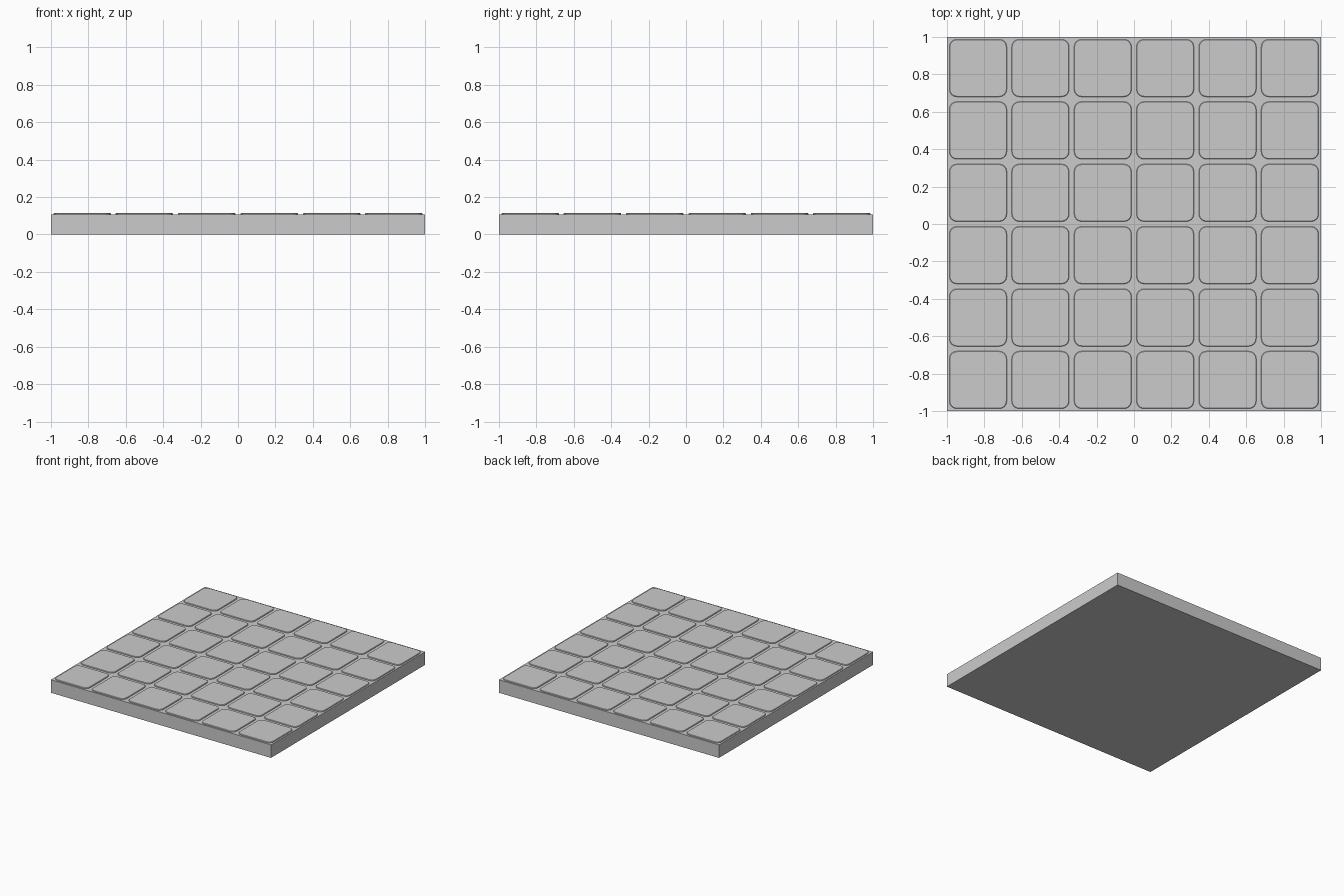
import bpy, bmesh, math

if "Cube" in bpy.data.objects:
    bpy.data.objects.remove(bpy.data.objects["Cube"])

N = 6                    # tiles per side
PITCH = 2.0 / N
HALF = PITCH / 2 - 0.013  # half width of a tile at its foot
BASE_Z, TOP_Z = 0.107, 0.114
RADIUS, BEVEL = 0.04, 0.003


def make_object(name, bm):
    bmesh.ops.recalc_face_normals(bm, faces=bm.faces)
    mesh = bpy.data.meshes.new(name)
    bm.to_mesh(mesh)
    bm.free()
    obj = bpy.data.objects.new(name, mesh)
    bpy.context.collection.objects.link(obj)
    return obj


def rounded_ring(bm, cx, cy, inset, z, steps=4):
    """Ring of vertices around a square with rounded corners."""
    core = HALF - RADIUS
    r = RADIUS - inset
    ring = []
    for q, (sx, sy) in enumerate([(1, 1), (-1, 1), (-1, -1), (1, -1)]):
        for i in range(steps + 1):
            a = (q + i / steps) * math.pi / 2
            ring.append(bm.verts.new((cx + sx * core + r * math.cos(a),
                                      cy + sy * core + r * math.sin(a), z)))
    return ring


# Base slab, whose top shows as the grout
bm = bmesh.new()
bmesh.ops.create_cube(bm, size=1)
bmesh.ops.scale(bm, vec=(2, 2, BASE_Z), verts=bm.verts)
bmesh.ops.translate(bm, vec=(0, 0, BASE_Z / 2), verts=bm.verts)
make_object("floor_slab", bm)

# Rounded tiles with a bevelled rim, standing slightly proud of the grout
bm = bmesh.new()
for ix in range(N):
    for iy in range(N):
        cx, cy = (-1 + PITCH * (k + 0.5) for k in (ix, iy))
        rings = [rounded_ring(bm, cx, cy, inset, z) for inset, z in
                 [(0, BASE_Z), (0, TOP_Z - BEVEL), (BEVEL, TOP_Z)]]
        for low, high in zip(rings, rings[1:]):
            for i in range(len(low)):
                j = (i + 1) % len(low)
                bm.faces.new((low[i], low[j], high[j], high[i]))
        bm.faces.new(rings[-1])
make_object("floor_tiles", bm)
